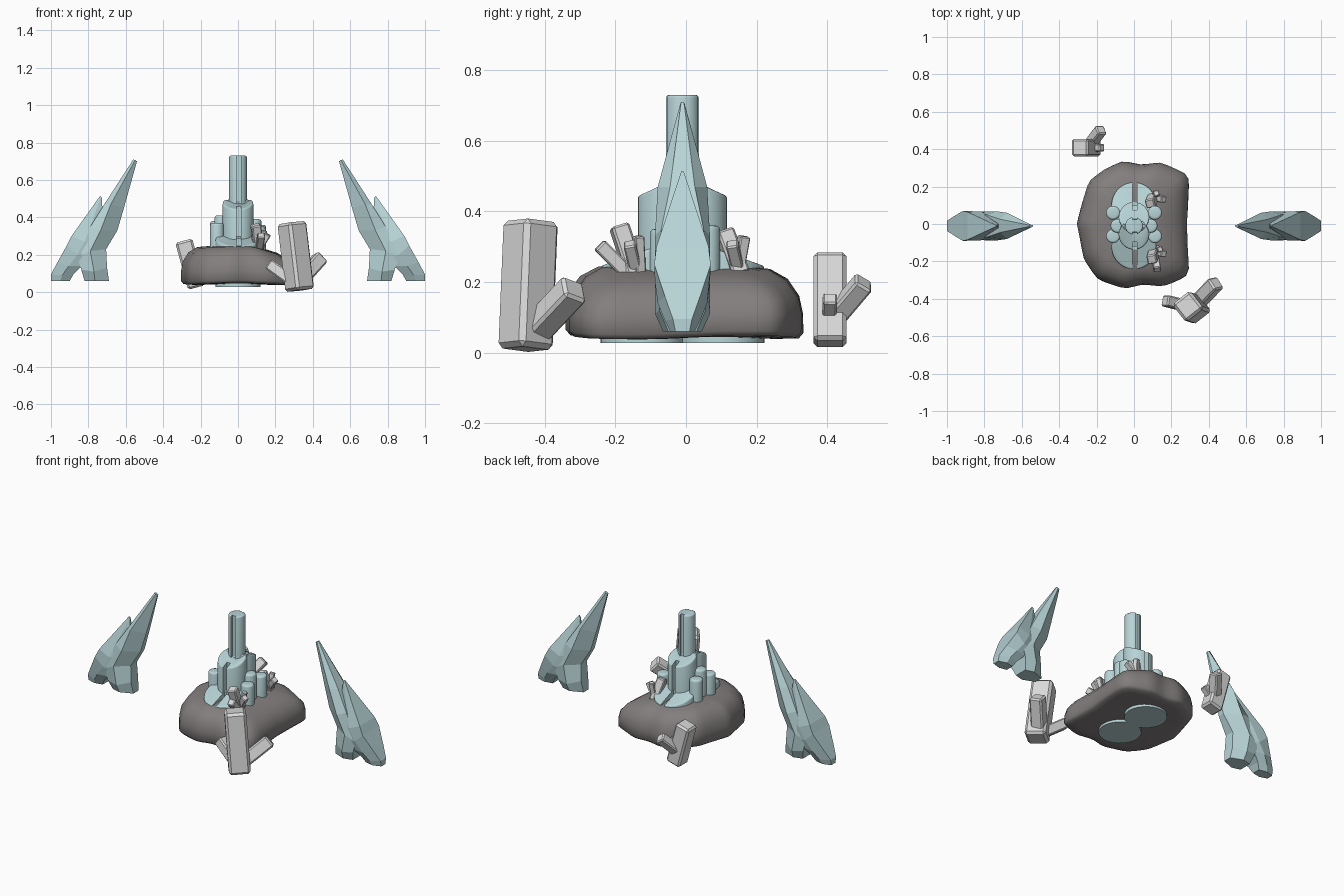
import bpy, bmesh, math
from mathutils import Vector, Matrix

if "Cube" in bpy.data.objects:
    bpy.data.objects.remove(bpy.data.objects["Cube"])

def material(name, rgb):
    m = bpy.data.materials.new(name)
    m.diffuse_color = (*rgb, 1)
    m.use_nodes = True
    m.node_tree.nodes["Principled BSDF"].inputs["Base Color"].default_value = m.diffuse_color
    return m

TEAL = material("pale teal", (0.48, 0.66, 0.68))
ROCK = material("brown grey rock", (0.23, 0.21, 0.21))
GREY = material("light grey", (0.70, 0.70, 0.70))
YC = -0.01

def finish(name, bm, mat, smooth=None):
    bmesh.ops.recalc_face_normals(bm, faces=bm.faces[:])
    me = bpy.data.meshes.new(name)
    bm.to_mesh(me)
    bm.free()
    me.materials.append(mat)
    ob = bpy.data.objects.new(name, me)
    bpy.context.collection.objects.link(ob)
    if smooth:
        bpy.ops.object.select_all(action='DESELECT')
        ob.select_set(True)
        bpy.context.view_layer.objects.active = ob
        bpy.ops.object.shade_smooth_by_angle(angle=math.radians(smooth))
    return ob

def loft(name, rings, mat, smooth=None):
    bm = bmesh.new()
    vs = [[bm.verts.new(p) for p in r] for r in rings]
    n = len(rings[0])
    for a, b in zip(vs, vs[1:]):
        for i in range(n):
            j = (i + 1) % n
            bm.faces.new((a[i], a[j], b[j], b[i]))
    bm.faces.new(vs[0])
    bm.faces.new(vs[-1])
    return finish(name, bm, mat, smooth)

# ---- pair of tall side fins, each an inner and an outer shard
def shard(name, side, sections):
    # section: outer point, half width; middle point, half width; inner point, half width
    rings = []
    for o, wo, m, wm, i, wi in sections:
        pts = [(o, wo), (m, wm), (i, wi), (i, -wi), (m, -wm), (o, -wo)]
        rings.append([(side * p[0], YC + w, p[1]) for p, w in pts])
    loft(name, rings, TEAL)

inner = [((0.56, 0.71), .004, (0.55, 0.706), .006, (0.54, 0.70), .004),
         ((0.715, 0.47), .035, (0.68, 0.47), .07, (0.61, 0.45), .015),
         ((0.79, 0.35), .06, (0.735, 0.33), .078, (0.645, 0.33), .02),
         ((0.86, 0.19), .07, (0.79, 0.22), .078, (0.705, 0.23), .03),
         ((0.838, 0.12), .065, (0.77, 0.11), .078, (0.70, 0.13), .035),
         ((0.82, 0.06), .04, (0.765, 0.06), .055, (0.69, 0.06), .025)]
outer = [((0.737, 0.515), .003, (0.732, 0.51), .004, (0.727, 0.50), .003),
         ((0.89, 0.30), .074, (0.82, 0.27), .078, (0.72, 0.28), .04),
         ((0.915, 0.25), .08, (0.86, 0.20), .078, (0.76, 0.18), .06),
         ((0.965, 0.16), .05, (0.905, 0.14), .07, (0.835, 0.14), .06),
         ((1.0, 0.095), .027, (0.94, 0.09), .05, (0.88, 0.095), .04),
         ((1.0, 0.06), .02, (0.95, 0.06), .035, (0.90, 0.06), .025)]
for side, tag in ((1, "right"), (-1, "left")):
    shard("fin_inner_" + tag, side, inner)
    shard("fin_outer_" + tag, side, outer)

# ---- lumpy base rock, from an uneven outline seen from the top
EDGE = [(.28, 0), (.298, .265), (.14, .328), (.04, .313), (-.06, .338), (-.155, .297), (-.24, .228),
        (-.308, 0), (-.265, -.19), (-.19, -.298), (-.05, -.35), (.05, -.32), (.155, -.332), (.298, -.273)]

def radius(t):
    # distance from the middle to the outline along direction t
    d = Vector((math.cos(t), math.sin(t)))
    for p, q in zip(EDGE, EDGE[1:] + EDGE[:1]):
        p, q = Vector(p), Vector(q)
        if p.cross(d) >= 0 and d.cross(q) >= 0:
            return p.cross(q) / d.cross(q - p)
    return 0.3

N = 64
base = [radius(2 * math.pi * (i + 0.01) / N) for i in range(N)]
base = [(base[i - 1] + 6 * base[i] + base[(i + 1) % N]) / 8 for i in range(N)]
rings = []
for k, z in ((0.15, .045), (0.5, .043), (0.8, .043), (0.96, .045), (1.0, .06), (1.0, .115), (0.97, .165),
             (0.87, .213), (0.72, .24), (0.45, .247), (0.1, .247)):
    ring = []
    for i in range(N):
        t = 2 * math.pi * i / N
        r = base[i] * k * (1 + 0.008 * math.sin(5 * t + 12 * z))
        x, y = r * math.cos(t), r * math.sin(t)
        drop = 0.28 * max(0, x - 0.08) * (z / 0.25) ** 2
        ring.append((x, y, z - drop + 0.005 * k * math.sin(3 * t)))
    rings.append(ring)
loft("base_rock", rings, ROCK, 80)

# ---- smooth rounded pillars in the middle, with sloping tops
def pillar(name, x, y, r, z0, z1, slope=0.0, bev=0.01):
    bm = bmesh.new()
    bmesh.ops.create_cone(bm, cap_ends=True, segments=40, radius1=r, radius2=r, depth=1)
    top = [e for e in bm.edges if all(v.co.z > 0 for v in e.verts)]
    for v in bm.verts:
        v.co.z = z1 - slope * abs(v.co.y + y) if v.co.z > 0 else z0
        v.co.x += x
        v.co.y += y + YC
    bmesh.ops.bevel(bm, geom=top, offset=bev, segments=3, profile=0.5, affect='EDGES')
    return finish(name, bm, TEAL, 35)

def slot(ob, y0, z0):
    # narrow groove on the front and back of a pillar
    bm = bmesh.new()
    for s in (1, -1):
        mtx = Matrix.Translation((0.004, YC + s * (y0 + 0.25), z0 + 0.5)) @ Matrix.Diagonal((0.024, 0.5, 1, 1))
        bmesh.ops.create_cube(bm, size=1, matrix=mtx)
    cut = finish(ob.name + "_cutter", bm, TEAL)
    cut.hide_render = True
    mod = ob.modifiers.new("groove", 'BOOLEAN')
    mod.object = cut
    mod.operation = 'DIFFERENCE'
    mod.solver = 'EXACT'
    bpy.context.view_layer.objects.active = ob
    bpy.ops.object.modifier_apply(modifier=mod.name)
    bpy.data.objects.remove(cut, do_unlink=True)

slot(pillar("centre_column", 0, 0, 0.047, 0.2, 0.73, 0, 0.008), 0.034, 0.47)
for s, tag in ((-1, "front"), (1, "back")):
    slot(pillar("middle_pillar_" + tag, 0, s * 0.045, 0.082, 0.2, 0.50, 0.42), 0.085, 0.25)
    slot(pillar("lower_pillar_" + tag, 0, s * 0.112, 0.12, 0.027, 0.325, 0.33), 0.11, 0.2)
for s, tag in ((-1, "left"), (1, "right")):
    for j, (dx, dy, h) in enumerate(((0.112, 0.07, 0.38), (0.088, 0, 0.41), (0.112, -0.055, 0.37))):
        pillar(f"side_pillar_{tag}_{j}", s * dx, dy, 0.037, 0.15, h - 0.02 * (s > 0), 0, 0.012)

# ---- bevelled grey crystals, given by base, tip, width and twist
def crystal(name, a, b, w, twist=0):
    a, b = Vector(a), Vector(b)
    d = b - a
    bm = bmesh.new()
    bmesh.ops.create_cube(bm, size=1)
    for v in bm.verts:
        v.co = Vector((v.co.x * w, v.co.y * w, v.co.z * d.length))
    bmesh.ops.bevel(bm, geom=bm.edges[:], offset=w * 0.12, segments=1, affect='EDGES')
    z = d.normalized()
    ref = Vector((0, 1, 0)) if abs(z.y) < 0.8 else Vector((1, 0, 0))
    x = ref.cross(z).normalized()
    rot = Matrix((x, z.cross(x), z)).transposed()
    bm.transform(Matrix.Translation((a + b) / 2) @ rot.to_4x4() @ Matrix.Rotation(math.radians(twist), 4, 'Z'))
    finish(name, bm, GREY)

crystals = {
    "front_crystal": [((0.33, -0.455, 0.01), (0.287, -0.44, 0.372), 0.122, 38),
                      ((0.33, -0.43, 0.06), (0.44, -0.315, 0.182), 0.075, 10),
                      ((0.29, -0.44, 0.06), (0.165, -0.41, 0.15), 0.06, 0)],
    "back_crystal": [((-0.222, 0.408, 0.025), (-0.29, 0.408, 0.275), 0.093, 0),
                     ((-0.24, 0.42, 0.10), (-0.175, 0.505, 0.20), 0.055, 0),
                     ((-0.23, 0.405, 0.10), (-0.17, 0.408, 0.155), 0.04, 0)],
    "small_front_crystal": [((0.11, -0.14, 0.21), (0.095, -0.19, 0.36), 0.052, 10),
                            ((0.11, -0.16, 0.22), (0.125, -0.245, 0.305), 0.04, 10),
                            ((0.11, -0.14, 0.23), (0.16, -0.16, 0.31), 0.035, 0),
                            ((0.12, -0.13, 0.22), (0.14, -0.135, 0.33), 0.028, 20)],
    "small_back_crystal": [((0.11, 0.155, 0.22), (0.085, 0.108, 0.345), 0.05, 10),
                           ((0.11, 0.145, 0.22), (0.12, 0.165, 0.33), 0.03, 20),
                           ((0.10, 0.15, 0.23), (0.16, 0.13, 0.31), 0.035, 0)],
}
for name, items in crystals.items():
    for k, item in enumerate(items):
        crystal(f"{name}_{k}", *item)
